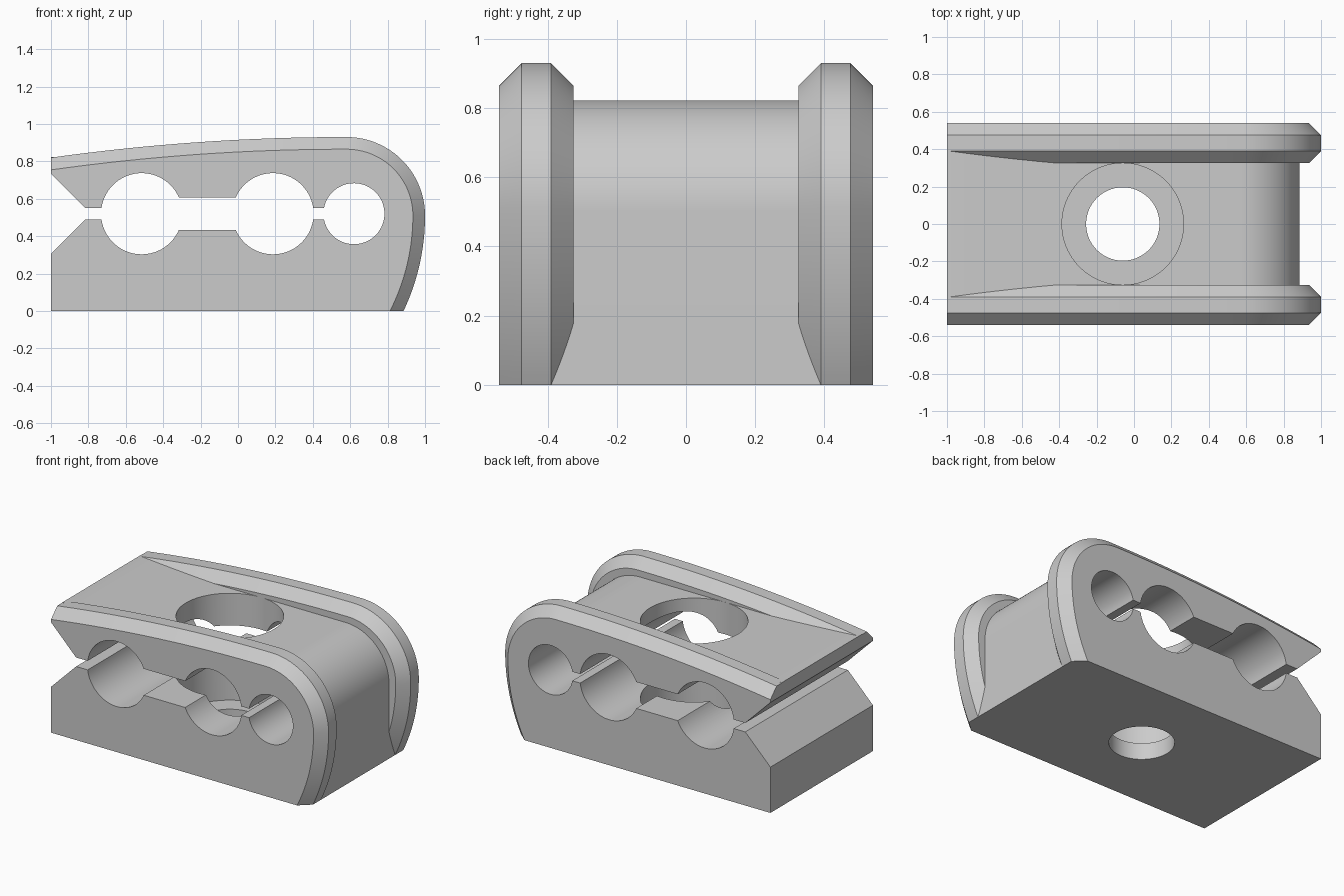
import bpy
import bmesh
from math import sin, cos, pi, radians, sqrt, asin

if "Cube" in bpy.data.objects:
    bpy.data.objects.remove(bpy.data.objects["Cube"], do_unlink=True)

grey = bpy.data.materials.new("plain grey")
grey.use_nodes = True
grey.diffuse_color = (0.6, 0.6, 0.6, 1)
grey.node_tree.nodes["Principled BSDF"].inputs["Base Color"].default_value = (0.6, 0.6, 0.6, 1)


def loft(name, sections):
    """Join equal outlines, each given as (y, [(x, z), ...]), into a closed solid."""
    bm = bmesh.new()
    rings = [[bm.verts.new((x, y, z)) for x, z in pts] for y, pts in sections]
    for a, b in zip(rings, rings[1:]):
        for i in range(len(a)):
            j = (i + 1) % len(a)
            bm.faces.new((a[i], a[j], b[j], b[i]))
    bm.faces.new(rings[0])
    bm.faces.new(rings[-1])
    bmesh.ops.recalc_face_normals(bm, faces=bm.faces)
    mesh = bpy.data.meshes.new(name)
    bm.to_mesh(mesh)
    bm.free()
    mesh.materials.append(grey)
    ob = bpy.data.objects.new(name, mesh)
    bpy.context.collection.objects.link(ob)
    return ob


def arc(cx, cz, r, start, end, n):
    steps = [start + (end - start) * i / n for i in range(n + 1)]
    return [(cx + r * cos(a), cz + r * sin(a)) for a in steps]


def cylinder(name, r, z0, z1):
    bpy.ops.mesh.primitive_cylinder_add(vertices=96, radius=r, depth=z1 - z0,
                                        location=(-0.06, 0, (z0 + z1) / 2))
    ob = bpy.context.object
    ob.name = name
    ob.data.materials.append(grey)
    return ob


def boolean(target, tool, operation):
    mod = target.modifiers.new(operation.title(), "BOOLEAN")
    mod.operation, mod.solver, mod.object = operation, "EXACT", tool
    bpy.context.view_layer.objects.active = target
    bpy.ops.object.modifier_apply(modifier=mod.name)
    bpy.data.objects.remove(tool, do_unlink=True)


def flange_outline(inset):
    """Side plate outline: shallow top arc, round nose, curved lower end."""
    top_r, nose_r, low_r = 11.4 - inset, 0.42 - inset, 1.19 - inset
    cx, cz = 0.58, 0.51
    pts = [(-1, 0)]
    pts += arc(cx, 0.93 - 11.4, top_r, pi / 2 + asin(1.58 / top_r), pi / 2, 16)
    pts += arc(cx, cz, nose_r, pi / 2, 0, 32)[1:]
    pts += arc(1 - 1.19, cz, low_r, 0, -asin(cz / low_r), 16)[1:]
    return pts


# Middle block with one rounded upper corner
block = [(-1, 0), (-1, 0.822)] + arc(0.565, 0.502, 0.32, pi / 2, 0, 32) + [(0.885, 0)]
body = loft("cable_clamp_body", [(-0.42, block), (0.42, block)])

# Side flanges, bevelled on both rims
full, small = flange_outline(0), flange_outline(0.065)
for side, name in ((-1, "front_flange"), (1, "back_flange")):
    flange = loft(name, [(side * 0.325, small), (side * 0.39, full),
                         (side * 0.475, full), (side * 0.54, small)])
    boolean(body, flange, "UNION")


# Cross slot: flared mouth, two large bores joined by a channel, one small bore
def bore(x, r, left, right):
    return arc(x, 0, r, pi - asin(left / r), asin(right / r), 40)


gap, channel = 0.03, 0.088
upper = [(-1.1, 0.315), (-0.815, gap)]
upper += bore(-0.515, 0.217, gap, channel)
upper += bore(0.187, 0.217, channel, gap)
upper += bore(0.62, 0.163, gap, 0)
lower = [(x, -z) for x, z in reversed(upper[:-1])]
slot = [(x, z + 0.52) for x, z in upper + lower]
boolean(body, loft("slot_cutter", [(-0.7, slot), (0.7, slot)]), "DIFFERENCE")

# Counterbored screw hole
boolean(body, cylinder("counterbore_cutter", 0.325, 0.11, 1.2), "DIFFERENCE")
boolean(body, cylinder("screw_hole_cutter", 0.196, -0.2, 0.5), "DIFFERENCE")

bpy.ops.object.select_all(action="DESELECT")
body.select_set(True)
bpy.context.view_layer.objects.active = body
bpy.ops.object.shade_smooth_by_angle(angle=radians(25))
